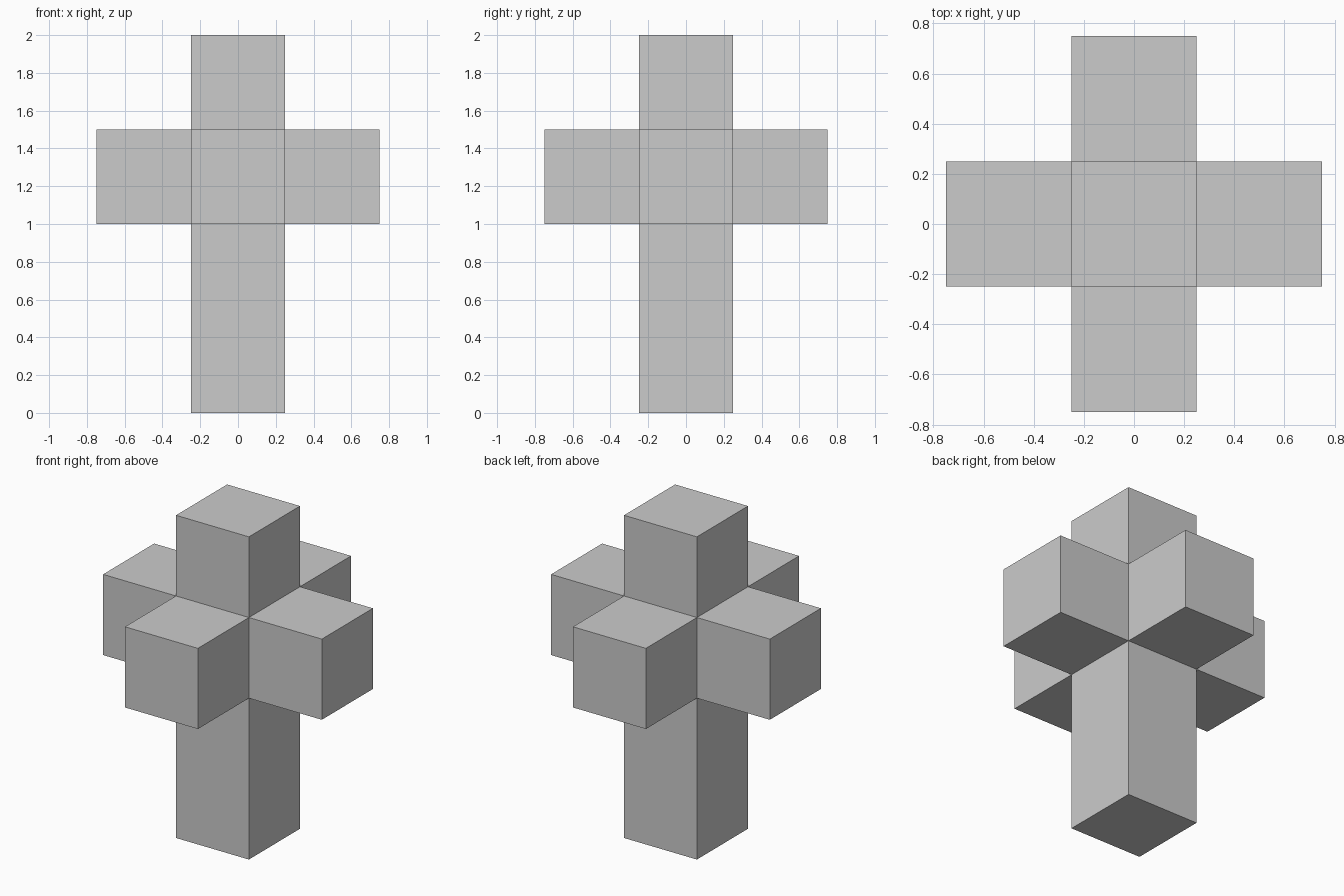
import bpy
import bmesh
from mathutils import Matrix

if "Cube" in bpy.data.objects:
    bpy.data.objects.remove(bpy.data.objects["Cube"])

ARM = 0.5     # cube edge and length of the side and top arms
STEM = 1.0    # length of the lower stem

# Central cube
bm = bmesh.new()
bmesh.ops.create_cube(bm, size=ARM, matrix=Matrix.Translation((0, 0, 1.25)))
bm.normal_update()

# Pull an arm out of every face, the downward one twice as long
arms = bmesh.ops.extrude_discrete_faces(bm, faces=bm.faces[:])["faces"]
for face in arms:
    face.normal_update()
    length = STEM if face.normal.z < -0.5 else ARM
    bmesh.ops.translate(bm, verts=face.verts[:], vec=face.normal * length)
bmesh.ops.recalc_face_normals(bm, faces=bm.faces[:])

mesh = bpy.data.meshes.new("six_armed_cross")
bm.to_mesh(mesh)
bm.free()
cross = bpy.data.objects.new("six_armed_cross", mesh)
bpy.context.collection.objects.link(cross)
